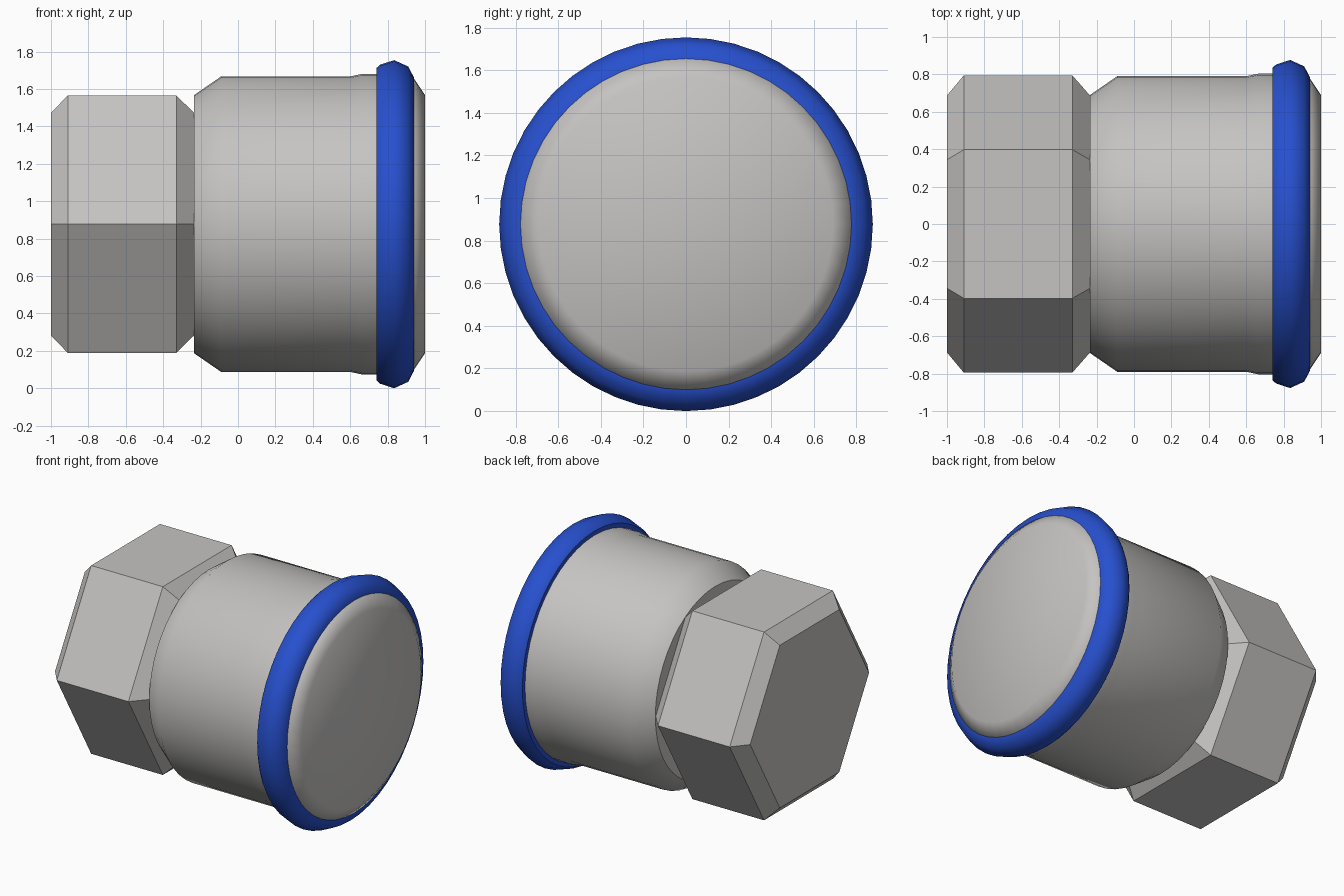
import bpy, bmesh
from math import sin, cos, pi, radians

cube = bpy.data.objects.get("Cube")
if cube:
    bpy.data.objects.remove(cube)

AXIS_Z = 0.877


def make_material(name, color):
    mat = bpy.data.materials.new(name)
    mat.use_nodes = True
    mat.diffuse_color = color
    bsdf = mat.node_tree.nodes["Principled BSDF"]
    bsdf.inputs["Base Color"].default_value = color
    bsdf.inputs["Roughness"].default_value = 0.5
    return mat


def lathe(name, profile, sides, mat, smooth_angle=None):
    """Closed solid turned about the x axis from (x, radius) points."""
    bm = bmesh.new()
    rings = []
    for x, r in profile:
        angles = [2 * pi * i / sides for i in range(sides)]
        rings.append([bm.verts.new((x, r * cos(a), r * sin(a))) for a in angles])
    for a, b in zip(rings, rings[1:]):
        for i in range(sides):
            j = (i + 1) % sides
            bm.faces.new((a[i], a[j], b[j], b[i]))
    bm.faces.new(rings[0])
    bm.faces.new(rings[-1])
    bmesh.ops.recalc_face_normals(bm, faces=bm.faces)
    mesh = bpy.data.meshes.new(name)
    bm.to_mesh(mesh)
    bm.free()
    mesh.materials.append(mat)
    obj = bpy.data.objects.new(name, mesh)
    obj.location.z = AXIS_Z
    bpy.context.collection.objects.link(obj)
    if smooth_angle:
        bpy.ops.object.select_all(action='DESELECT')
        obj.select_set(True)
        bpy.context.view_layer.objects.active = obj
        bpy.ops.object.shade_smooth_by_angle(angle=radians(smooth_angle))
    return obj


steel = make_material("light grey metal", (0.56, 0.55, 0.54, 1))
blue = make_material("blue rubber", (0.02, 0.08, 0.62, 1))

# Chamfered hexagonal nut, corners pointing along y
lathe("hex_nut", [(-1, 0.687), (-0.91, 0.795), (-0.33, 0.795), (-0.235, 0.687)],
      6, steel)

# Round sleeve with a chamfered shoulder and a slight flare under the ring
lathe("sleeve", [(-0.235, 0.69), (-0.09, 0.79), (0.6, 0.79),
                 (0.665, 0.804), (0.8, 0.804)], 48, steel, 40)

# Bulging seal ring
lathe("seal_ring", [(0.74, 0.835), (0.76, 0.853), (0.835, 0.877),
                    (0.91, 0.843), (0.942, 0.782)], 48, blue, 45)

# Softly bevelled end cap
lathe("end_cap", [(0.9, 0.78), (0.94, 0.78), (1, 0.69)], 48, steel, 65)
